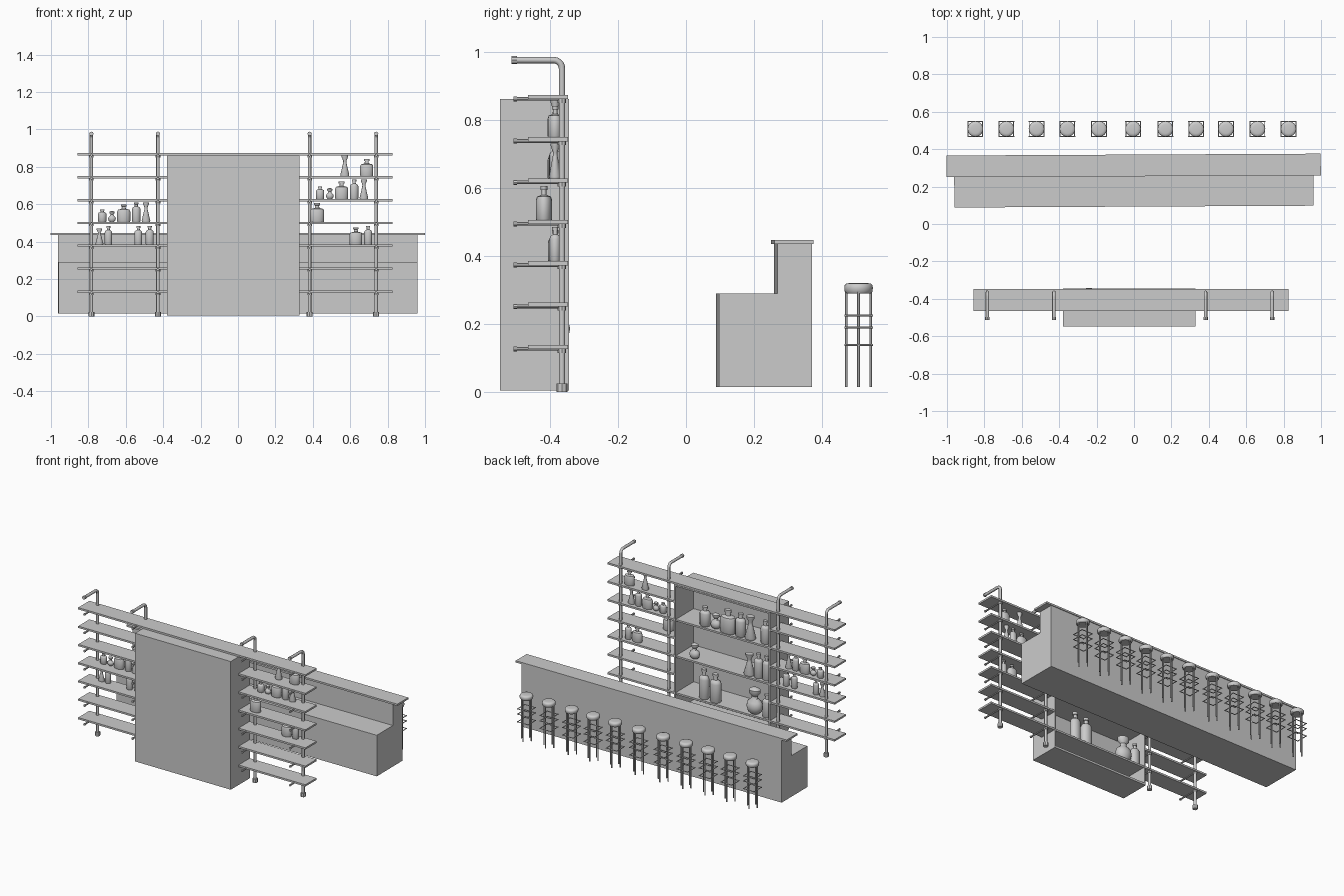
import bpy, bmesh, math
from mathutils import Vector, Matrix

if "Cube" in bpy.data.objects:
    bpy.data.objects.remove(bpy.data.objects["Cube"])


def finish(name, bm, loc=(0, 0, 0), smooth=False):
    bmesh.ops.recalc_face_normals(bm, faces=bm.faces)
    me = bpy.data.meshes.new(name)
    bm.to_mesh(me)
    bm.free()
    ob = bpy.data.objects.new(name, me)
    bpy.context.collection.objects.link(ob)
    ob.location = loc
    if smooth:
        bpy.ops.object.select_all(action='DESELECT')
        bpy.context.view_layer.objects.active = ob
        ob.select_set(True)
        bpy.ops.object.shade_smooth_by_angle(angle=math.radians(40))
    return ob


def add_box(bm, x0, x1, y0, y1, z0, z1):
    m = Matrix.Translation(((x0 + x1) / 2, (y0 + y1) / 2, (z0 + z1) / 2))
    m = m @ Matrix.Diagonal((x1 - x0, y1 - y0, z1 - z0, 1))
    bmesh.ops.create_cube(bm, size=1, matrix=m)


def box(name, *dims):
    bm = bmesh.new()
    add_box(bm, *dims)
    return finish(name, bm)


def add_rod(bm, a, b, r, sides=8):
    a, b = Vector(a), Vector(b)
    d = b - a
    m = Matrix.Translation((a + b) / 2) @ d.to_track_quat('Z', 'Y').to_matrix().to_4x4()
    bmesh.ops.create_cone(bm, cap_ends=True, segments=sides, radius1=r, radius2=r,
                          depth=d.length, matrix=m)


def add_lathe(bm, profile, sides, sy=1.0):
    rings = []
    for r, z in profile:
        rings.append([bm.verts.new((r * math.cos(2 * math.pi * i / sides),
                                    r * sy * math.sin(2 * math.pi * i / sides), z))
                      for i in range(sides)])
    for lo, hi in zip(rings, rings[1:]):
        for i in range(sides):
            j = (i + 1) % sides
            bm.faces.new((lo[i], lo[j], hi[j], hi[i]))
    bm.faces.new(rings[0])
    bm.faces.new(rings[-1])


# Bar counter: stepped body and top slab, turned very slightly
TURN = 0.005
bm = bmesh.new()
section = [(.093, .015), (.366, .015), (.366, .437), (.264, .437), (.264, .29), (.093, .29)]
face = bm.faces.new([bm.verts.new((-.96, y, z)) for y, z in section])
ext = bmesh.ops.extrude_face_region(bm, geom=[face])
bmesh.ops.translate(bm, vec=(1.92, 0, 0),
                    verts=[v for v in ext['geom'] if isinstance(v, bmesh.types.BMVert)])
finish("bar_body", bm).rotation_euler.z = TURN
box("bar_top", -1, 1, .255, .371, .435, .447).rotation_euler.z = TURN

# Cabinet: open towards the bar
X0, X1, YB, YF, ZT = -.38, .33, -.548, -.344, .862
T = .01
box("cabinet_back", X0, X1, YB, YB + T, .004, ZT)
box("cabinet_left_side", X0, X0 + T, YB + T, YF, .004, ZT)
box("cabinet_right_side", X1 - T, X1, YB + T, YF, .004, ZT)
box("cabinet_floor", X0 + T, X1 - T, YB + T, YF, .004, .018)
box("cabinet_roof", X0 + T, X1 - T, YB + T, YF, ZT - T, ZT)

# Shelves: the top one runs through, the others stop at the cabinet
LEVELS = [.132, .257, .379, .5, .622, .744, .868]
H = .006
for i, z in enumerate(LEVELS):
    if i == 6:
        box("top_shelf", -.858, .825, -.465, -.347, z - H, z + H)
        continue
    box("left_shelf", -.858, X0, -.465, -.347, z - H, z + H)
    box("right_shelf", X1, .825, -.465, -.347, z - H, z + H)
    if i in (0, 2, 4):
        box("cabinet_shelf", X0 + T, X1 - T, YB + T, YF - .005, z - H, z + H)

# Pipe uprights with bent top, foot and shelf arms
PY = -.365
for x in (-.784, -.428, .383, .739):
    cu = bpy.data.curves.new("pipe_upright", 'CURVE')
    cu.dimensions = '3D'
    cu.bevel_depth = .0095
    cu.bevel_resolution = 2
    cu.use_fill_caps = True
    R = .025
    pts = [(PY, 0)]
    for k in range(6):
        a = math.pi / 2 * k / 5
        pts.append((PY - R + R * math.cos(a), .977 - R + R * math.sin(a)))
    pts.append((-.505, .977))
    sp = cu.splines.new('POLY')
    sp.points.add(len(pts) - 1)
    for p, (y, z) in zip(sp.points, pts):
        p.co = (x, y, z, 1)
    bpy.context.collection.objects.link(bpy.data.objects.new("pipe_upright", cu))

    bm = bmesh.new()
    add_rod(bm, (x, PY, 0), (x, PY, .025), .016)
    add_rod(bm, (x, -.513, .977), (x, -.497, .977), .0115)
    for z in LEVELS:
        zz = z - .005
        add_rod(bm, (x, -.505, zz), (x, PY + .01, zz), .0055)
        add_rod(bm, (x, -.507, zz), (x, -.498, zz), .0075)
        add_rod(bm, (x, PY, zz - .012), (x, PY, zz + .001), .0125)
    finish("pipe_fittings", bm, smooth=True)

# Stools
SEAT = [(.036, .29), (.041, .296), (.042, .306), (.041, .314), (.036, .319), (.024, .321)]
for x in (-.848, -.682, -.521, -.356, -.187, -.005, .168, .332, .492, .66, .826):
    bm = bmesh.new()
    add_lathe(bm, SEAT, 16)
    finish("stool_seat", bm, (x, .508, 0), True)
    bm = bmesh.new()
    for a in range(4):
        c, s = round(math.cos(a * math.pi / 2)), round(math.sin(a * math.pi / 2))
        add_rod(bm, (.036 * c, .036 * s, .015), (.036 * c, .036 * s, .295), .004, 6)
        for z in (.139, .19, .225):
            p, q = Vector((c, s, 0)) * .039, Vector((-s, c, 0)) * .042
            up = Vector((0, 0, z))
            add_rod(bm, p - q + up, p + q + up, .003, 6)
    finish("stool_frame", bm, (x, .508, 0))

# Bottles: profiles as (radius, height) fractions of width and height
PROFILES = {
    "slim": [(.46, 0), (.5, .03), (.5, .66), (.42, .74), (.2, .79), (.18, .9), (.26, .91), (.26, 1)],
    "squat": [(.47, 0), (.5, .04), (.5, .58), (.43, .69), (.16, .74), (.14, .88), (.22, .89), (.22, 1)],
    "flask": [(.46, 0), (.5, .06), (.2, .62), (.17, .74), (.36, .93), (.36, 1)],
    "round": [(.25, 0), (.42, .1), (.5, .28), (.42, .46), (.2, .58), (.18, .68), (.34, .8), (.34, .93), (.15, 1)],
}


def bottle(kind, x, level, h, w, y=-.385):
    bm = bmesh.new()
    prof = [(r * w, z * h) for r, z in PROFILES[kind]]
    add_lathe(bm, prof, 16, .64 if kind == "squat" else .8)
    finish(kind + "_bottle", bm, (x, y, LEVELS[level] + H), True)


# The five-bottle group appears on one shelf of each side
for dx, lev in ((0, 3), (1.165, 4)):
    bottle("slim", -.726 + dx, lev, .066, .044)
    bottle("round", -.674 + dx, lev, .058, .042)
    bottle("squat", -.611 + dx, lev, .094, .07)
    bottle("slim", -.544 + dx, lev, .104, .044)
    bottle("flask", -.492 + dx, lev, .104, .046)

for item in (
    # outer shelves
    ("flask", -.741, 2, .085, .042), ("slim", -.693, 2, .098, .039),
    ("slim", -.533, 2, .098, .041), ("slim", -.472, 2, .1, .043),
    ("flask", .571, 5, .11, .048), ("squat", .688, 5, .092, .07),
    ("squat", .423, 3, .1, .075, -.418),
    ("squat", .63, 2, .092, .068), ("slim", .696, 2, .1, .042),
    # cabinet shelves
    ("slim", .128, 4, .125, .07), ("round", .048, 4, .1, .07),
    ("squat", -.042, 4, .15, .11), ("slim", -.135, 4, .15, .07),
    ("flask", -.208, 4, .15, .075), ("slim", -.318, 4, .15, .06),
    ("round", .205, 2, .1, .07), ("flask", -.2, 2, .14, .075),
    ("slim", -.268, 2, .16, .06), ("slim", -.328, 2, .16, .055),
    ("slim", .135, 0, .195, .068), ("slim", .05, 0, .185, .075),
    ("round", -.24, 0, .17, .11), ("slim", -.33, 0, .15, .06),
):
    bottle(*item)
